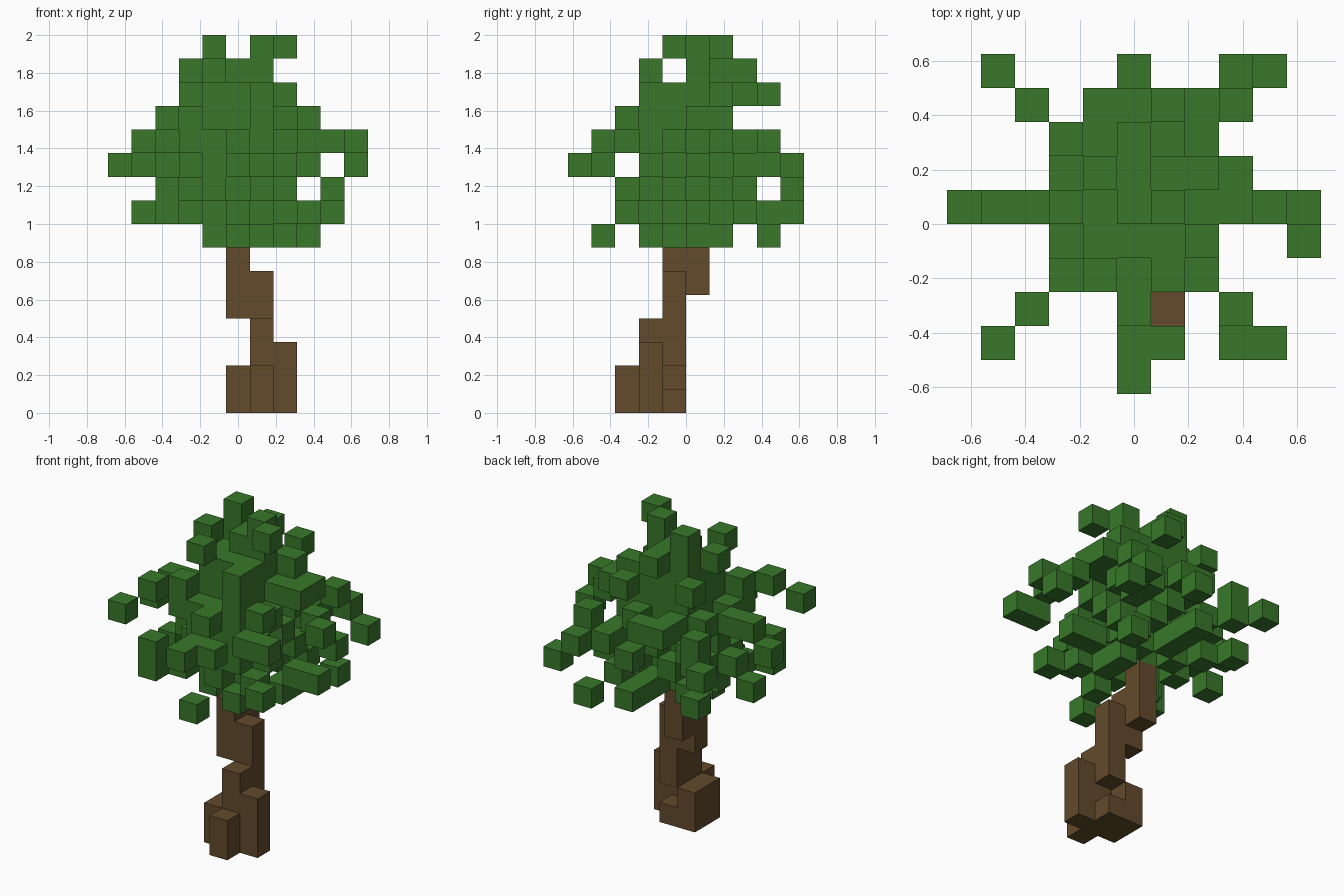
import bpy
import bmesh
from mathutils import Vector

default_cube = bpy.data.objects.get("Cube")
if default_cube:
    bpy.data.objects.remove(default_cube, do_unlink=True)

SIZE = 0.125
ORIGIN = Vector((-5.5, -5, 0)) * SIZE


def make_material(name, colour):
    material = bpy.data.materials.new(name)
    material.use_nodes = True
    material.diffuse_color = colour
    shader = material.node_tree.nodes["Principled BSDF"]
    shader.inputs["Base Color"].default_value = colour
    shader.inputs["Roughness"].default_value = 0.9
    return material


def block(columns, rows, layers):
    """Return all grid cells in a block; each span is a number or (first, last)."""
    spans = []
    for span in (columns, rows, layers):
        first, last = span if isinstance(span, tuple) else (span, span)
        spans.append(range(first, last + 1))
    return {(x, y, z) for x in spans[0] for y in spans[1] for z in spans[2]}


def gather(blocks):
    cells = set()
    for spans in blocks:
        cells |= block(*spans)
    return cells


def build_cells(name, cells, material):
    """Build only the outer faces of a set of grid cells."""
    mesh = bpy.data.meshes.new(name)
    bm = bmesh.new()
    for cell in sorted(cells):
        centre = Vector(cell) + Vector((0.5, 0.5, 0.5))
        for axis in range(3):
            for sign in (-1, 1):
                normal = Vector((0, 0, 0))
                normal[axis] = sign
                neighbour = tuple(int(c + n) for c, n in zip(cell, normal))
                if neighbour in cells:
                    continue
                side = Vector((0, 0, 0))
                side[(axis + 1) % 3] = 0.5
                up = normal.cross(side)
                middle = centre + normal / 2
                corners = (middle - side - up, middle + side - up,
                           middle + side + up, middle - side + up)
                bm.faces.new([bm.verts.new(ORIGIN + c * SIZE) for c in corners])
    bmesh.ops.remove_doubles(bm, verts=bm.verts, dist=SIZE / 100)
    bm.to_mesh(mesh)
    bm.free()
    mesh.materials.append(material)
    tree_part = bpy.data.objects.new(name, mesh)
    bpy.context.collection.objects.link(tree_part)
    return tree_part


bark = make_material("bark brown", (0.122, 0.069, 0.025, 1))
leaf = make_material("leaf green", (0.040, 0.187, 0.023, 1))

# Trunk: spreading roots, then a stem that steps back and sideways
trunk = gather([
    (6, 2, (0, 1)),
    (5, (3, 4), (0, 1)),
    (7, 3, (0, 2)),
    (6, 3, (0, 3)),
    (6, 4, 0),
    (6, 4, (2, 5)),
    (5, 4, (4, 6)),
    (5, 5, (5, 7)),
])

# Dense middle of the crown
core = gather([
    ((4, 6), (4, 6), (9, 13)),
    ((4, 6), 3, (10, 11)),
    (3, 3, (11, 12)),
    (7, 3, 10),
])

# Alternating tufts that roughen the outside of the middle, with two gaps
rough_shell = {cell for cell in block((3, 7), (3, 7), (8, 11)) if sum(cell) % 2 == 0}
rough_shell -= {(3, 3, 10), (7, 5, 8)}

# Leaf tufts hanging around the top of the trunk
hanging_tufts = gather([
    (4, 4, 7),
    (6, 3, 7),
    (7, (5, 6), 7),
    (5, 1, 7),
    (8, 8, 7),
])

# Leaf tufts at the top
top_tufts = gather([
    (4, 6, (14, 15)),
    (6, 5, (14, 15)),
    (7, 4, 15),
    (5, (5, 7), 14),
    (3, 5, 14),
    (4, 3, 14),
    (6, 8, 13),
    (7, 6, 13),
    (6, 3, (12, 13)),
    (3, 7, 13),
    ((7, 8), (5, 6), 12),
])

# Leaf tufts around the front
front_tufts = gather([
    (2, 2, 12),
    (8, 2, 12),
    ((8, 9), 1, 11),
    (1, 1, 11),
    (5, 2, 11),
    (5, (0, 1), 10),
    (6, 1, 10),
    (2, 2, (8, 9)),
    (8, 2, 8),
])

# Leaf tufts around the sides
side_tufts = gather([
    ((1, 2), 5, 11),
    (0, 5, 10),
    (2, 5, 9),
    (1, 5, 8),
    (10, 4, 11),
    (10, 5, 10),
    (9, 5, 11),
    ((8, 9), 5, 8),
])

# Leaf tufts around the back
back_tufts = gather([
    ((4, 5), 8, 11),
    (8, 8, 11),
    (2, 8, (10, 11)),
    (7, 8, 10),
    (8, 9, 10),
    (5, 9, 10),
    (1, 9, 10),
    (9, 9, 9),
    (5, (8, 9), 8),
    (2, 8, 8),
])

crown = core | rough_shell | hanging_tufts | top_tufts
crown |= front_tufts | side_tufts | back_tufts

build_cells("trunk", trunk, bark)
build_cells("leaf_crown", crown, leaf)
